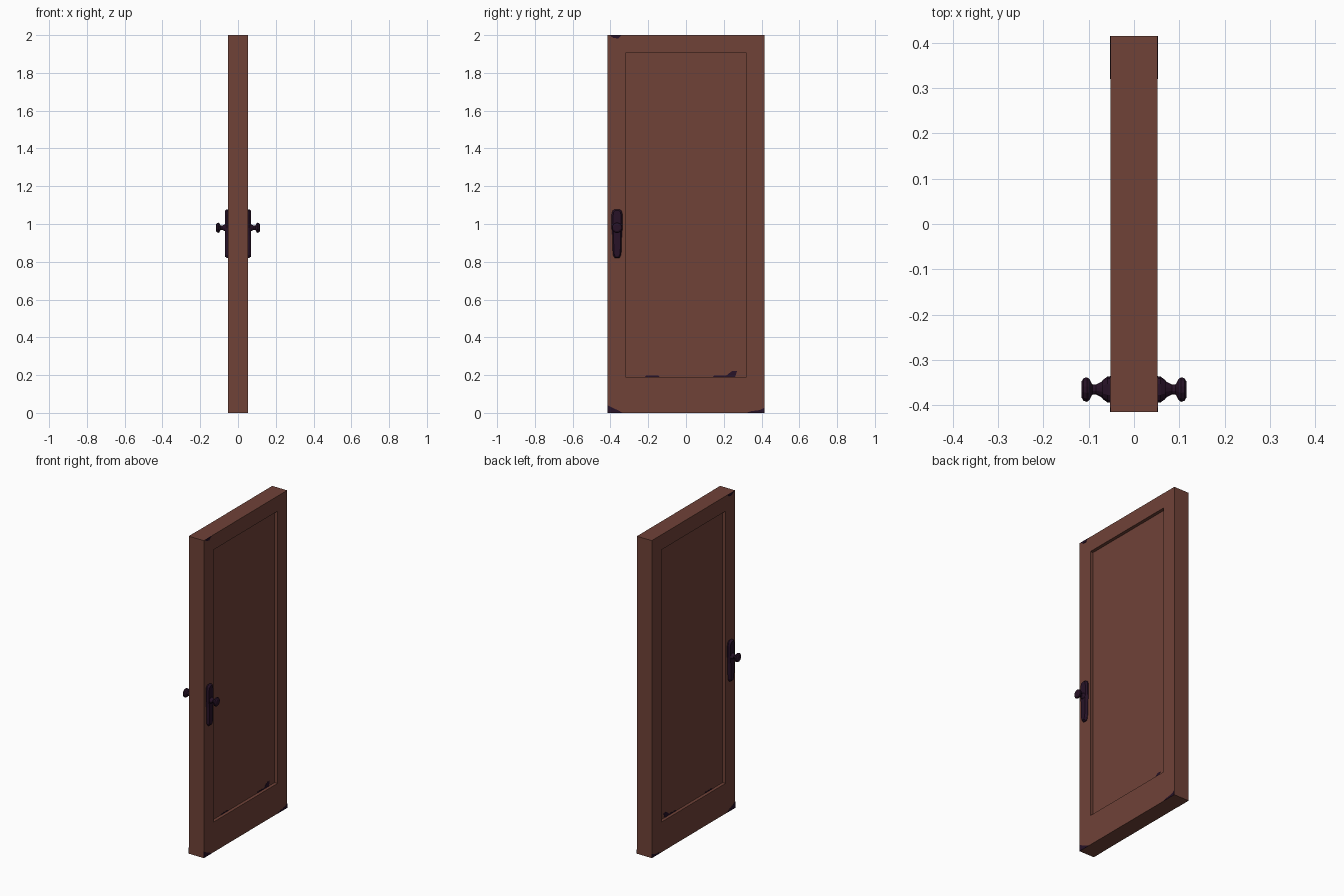
import bpy, bmesh, math
from mathutils import Matrix

if "Cube" in bpy.data.objects:
    bpy.data.objects.remove(bpy.data.objects["Cube"])


def material(name, rgb):
    m = bpy.data.materials.new(name)
    m.diffuse_color = (*rgb, 1)
    m.use_nodes = True
    m.node_tree.nodes["Principled BSDF"].inputs["Base Color"].default_value = m.diffuse_color
    return m


WOOD = material("brown wood", (0.160, 0.054, 0.039))
DARK = material("dark metal", (0.020, 0.006, 0.020))


def finish(bm, name, mat):
    bmesh.ops.recalc_face_normals(bm, faces=bm.faces)
    me = bpy.data.meshes.new(name)
    bm.to_mesh(me)
    bm.free()
    me.materials.append(mat)
    ob = bpy.data.objects.new(name, me)
    bpy.context.collection.objects.link(ob)
    return ob


def loft(name, rings, mat):
    """Skin a list of rings of points, capped at both ends."""
    bm = bmesh.new()
    loops = [[bm.verts.new(p) for p in r] for r in rings]
    n = len(loops[0])
    for a, b in zip(loops, loops[1:]):
        for i in range(n):
            j = (i + 1) % n
            bm.faces.new((a[i], a[j], b[j], b[i]))
    bm.faces.new(loops[0][::-1])
    bm.faces.new(loops[-1])
    return finish(bm, name, mat)


# Door slab with a recessed panel on both broad faces
bm = bmesh.new()
bmesh.ops.create_cube(bm, size=1, matrix=Matrix.Translation((0, 0, 1)) @ Matrix.Diagonal((0.104, 0.83, 2, 1)))
bm.normal_update()
for side in (1, -1):
    face = max(bm.faces, key=lambda f: f.normal.x * side * f.calc_area())
    bmesh.ops.inset_region(bm, faces=[face], thickness=0.095)
    for v in face.verts:
        v.co.y = math.copysign(0.32, v.co.y)
        v.co.z = 1.905 if v.co.z > 1 else 0.19
    wall = bmesh.ops.extrude_discrete_faces(bm, faces=[face])["faces"][0]
    for v in wall.verts:
        v.co.x -= side * 0.02
    bm.normal_update()
finish(bm, "door_slab", WOOD)

HY, KZ = -0.365, 0.98
# Half outline of the lock plate: (half width, z), wider at the top
HALF = [(0.012, 0.82), (0.021, 0.835), (0.024, 0.87), (0.025, 0.94),
        (0.029, 0.98), (0.029, 1.05), (0.024, 1.070), (0.012, 1.078)]
OUTLINE = HALF + [(-w, z) for w, z in reversed(HALF)]
# Turned knob profile: (distance from door centre, radius)
KNOB = [(0.062, 0.022), (0.070, 0.019), (0.084, 0.011), (0.092, 0.012),
        (0.099, 0.025), (0.104, 0.028), (0.111, 0.026), (0.116, 0.018)]
# Worn dark chips: (x of surface, outline in y and z)
CHIPS = [
    (0.052, [(-0.415, 0), (-0.335, 0), (-0.36, 0.014), (-0.39, 0.027), (-0.415, 0.04)]),
    (0.052, [(0.32, 0), (0.415, 0), (0.415, 0.027), (0.39, 0.015), (0.34, 0.008)]),
    (0.052, [(-0.405, 2), (-0.385, 1.985), (-0.36, 1.982), (-0.34, 2)]),
    (0.032, [(0.21, 0.195), (0.26, 0.19), (0.27, 0.222), (0.245, 0.222), (0.225, 0.207)]),
    (0.032, [(0.14, 0.19), (0.26, 0.19), (0.25, 0.198), (0.15, 0.197)]),
    (0.032, [(-0.22, 0.19), (-0.14, 0.19), (-0.145, 0.197), (-0.21, 0.197)]),
]

for side, tag in ((1, "right"), (-1, "left")):
    # Bevelled lock plate
    rings = [[(side * x, HY + w * k, 0.95 + (z - 0.95) * kz) for w, z in OUTLINE]
             for x, k, kz in ((0.045, 1, 1), (0.058, 1, 1), (0.069, 0.72, 0.95))]
    loft("lock_plate_" + tag, rings, DARK)
    # Knob
    rings = [[(side * x, HY + r * math.cos(a), KZ + r * math.sin(a))
              for a in [math.tau * (i + 0.5) / 12 for i in range(12)]] for x, r in KNOB]
    loft("knob_" + tag, rings, DARK)
    # Chips
    for i, (x, pts) in enumerate(CHIPS):
        loft(f"worn_chip_{tag}_{i}", [[(side * d, y, z) for y, z in pts]
                                      for d in (x - 0.002, x + 0.001)], DARK)
